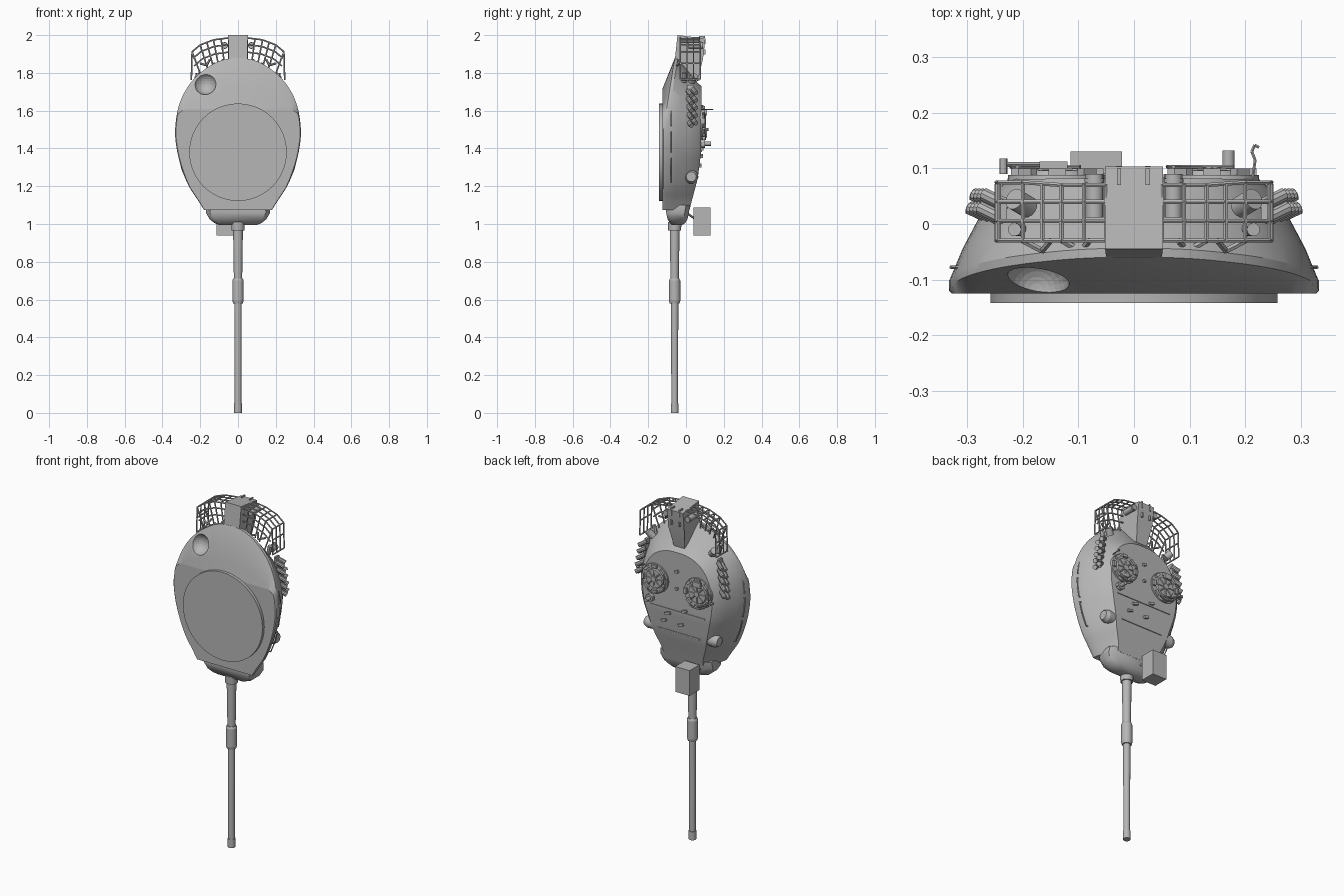
import bpy, bmesh, math
from mathutils import Vector, Matrix

if "Cube" in bpy.data.objects:
    bpy.data.objects.remove(bpy.data.objects["Cube"])

grey = bpy.data.materials.new("armour grey")
grey.diffuse_color = (0.47, 0.47, 0.47, 1)
grey.use_nodes = True
grey.node_tree.nodes["Principled BSDF"].inputs["Base Color"].default_value = grey.diffuse_color


class Part:
    """Collects simple solids into one named object."""
    def __init__(self, name):
        self.name, self.bm = name, bmesh.new()

    def cyl(self, a, b, r, r2=None, n=12):
        a, b = Vector(a), Vector(b)
        m = Matrix.Translation((a + b) / 2) @ (b - a).to_track_quat('Z', 'Y').to_matrix().to_4x4()
        bmesh.ops.create_cone(self.bm, cap_ends=True, segments=n, radius1=r,
                              radius2=r if r2 is None else r2, depth=(b - a).length, matrix=m)
        return self

    def box(self, c, s, rot=0, axis='Y'):
        m = Matrix.Translation(c) @ Matrix.Rotation(rot, 4, axis) @ Matrix.Diagonal((*s, 1))
        bmesh.ops.create_cube(self.bm, size=1, matrix=m)
        return self

    def tube(self, pts, r, n=6):
        for a, b in zip(pts, pts[1:]):
            self.cyl(a, b, r, n=n)
        return self

    def loft(self, loops):
        rings = [[self.bm.verts.new(p) for p in lp] for lp in loops]
        n = len(rings[0])
        for r, s in zip(rings, rings[1:]):
            for k in range(n):
                self.bm.faces.new((r[k], r[(k + 1) % n], s[(k + 1) % n], s[k]))
        self.bm.faces.new(rings[0])
        self.bm.faces.new(rings[-1])
        return self

    def finish(self, angle=30):
        bmesh.ops.remove_doubles(self.bm, verts=self.bm.verts, dist=1e-5)
        bmesh.ops.dissolve_degenerate(self.bm, edges=self.bm.edges, dist=1e-5)
        bmesh.ops.recalc_face_normals(self.bm, faces=self.bm.faces)
        me = bpy.data.meshes.new(self.name)
        self.bm.to_mesh(me)
        self.bm.free()
        me.materials.append(grey)
        ob = bpy.data.objects.new(self.name, me)
        bpy.context.collection.objects.link(ob)
        bpy.ops.object.select_all(action='DESELECT')
        ob.select_set(True)
        bpy.context.view_layer.objects.active = ob
        bpy.ops.object.shade_smooth_by_angle(angle=math.radians(angle))
        return ob


def spline(pts, k=4):
    out, n = [], len(pts)
    ps = [Vector((-pts[1][0], pts[1][1]))] + [Vector(p) for p in pts] + [Vector(pts[-1]) * 2 - Vector(pts[-2])]
    for i in range(1, n):
        a, b, c, d = ps[i - 1:i + 3]
        for j in range(k):
            t = j / k
            out.append(0.5 * (2 * b + (c - a) * t + (2 * a - 5 * b + 4 * c - d) * t * t + (3 * b - a - 3 * c + d) * t ** 3))
    return out + [Vector(pts[-1])]


def lerp_table(z, table):
    for (z0, y0), (z1, y1) in zip(table, table[1:]):
        if z <= z1:
            return y0 + (y1 - y0) * max(0, z - z0) / (z1 - z0)
    return table[-1][1]


# turret shell: half outlines (x, z) of the base and the roof edge
base = spline([(0, 1.878), (.1, 1.862), (.2, 1.80), (.27, 1.72), (.315, 1.62), (.333, 1.5),
               (.325, 1.40), (.30, 1.30), (.26, 1.2), (.215, 1.13), (.18, 1.075)])
roof = spline([(0, 1.745), (.08, 1.738), (.155, 1.705), (.205, 1.65), (.238, 1.57), (.247, 1.48),
               (.235, 1.39), (.21, 1.30), (.18, 1.2), (.15, 1.13), (.135, 1.075)])
roof_y = lambda z: lerp_table(z, [(1.05, .012), (1.12, .03), (1.24, .062), (1.38, .08), (1.8, .082)])
stations = []
for b, t in zip(base, roof):
    x, z = b
    edge = -.12 + max(0, z - 1.5) * .16
    arc = 1.715 - .115 * (x / .3) ** 2
    half = [(x * .985, -.125, min(z, arc)), (x, edge, z), (x, edge + .016, z)]
    top = roof_y(t[1]) - .018
    for f, bulge in ((.35, 1.02), (.7, 1.02), (1, 1)):
        p = b.lerp(t, f)
        half.append((p[0] * bulge, edge + .016 + (top - edge - .016) * f, p[1]))
    zi = 1.45 + (t[1] - 1.45) * (.95 if t[1] > 1.45 else 1)
    half.append((t[0] * .91, roof_y(zi), zi))
    stations.append(half + [(-px, py, pz) for px, py, pz in reversed(half)])
turret = Part("turret_shell").loft(stations).finish()

# round hollow in the rear underside
bm = bmesh.new()
bmesh.ops.create_uvsphere(bm, u_segments=24, v_segments=16, radius=.06,
                          matrix=Matrix.Translation((-.175, -.118, 1.745)))
me = bpy.data.meshes.new("hollow_cutter")
bm.to_mesh(me)
bm.free()
me.materials.append(grey)
cutter = bpy.data.objects.new("hollow_cutter", me)
cutter.hide_render = True
bpy.context.collection.objects.link(cutter)
mod = turret.modifiers.new("hollow", 'BOOLEAN')
mod.object, mod.operation, mod.solver = cutter, 'DIFFERENCE', 'EXACT'
bpy.context.view_layer.objects.active = turret
bpy.ops.object.modifier_apply(modifier=mod.name)
bpy.data.objects.remove(cutter)

# turret ring
Part("turret_ring").cyl((0, -.142, 1.38), (0, -.11, 1.38), .258, n=48).finish()


# gun shield: rounded sections narrowing towards the muzzle
def section(z, w, y0, y1, c=.022):
    q = [(w - c, y0), (w, y0 + c), (w, y1 - c), (w - c * 1.8, y1)]
    return [(x, y, z) for x, y in q] + [(-x, y, z) for x, y in reversed(q)]


Part("gun_shield").loft([section(1.10, .165, -.105, .022), section(1.06, .17, -.105, .015),
                         section(1.025, .15, -.098, .008), section(1.005, .125, -.085, -.005),
                         section(.995, .10, -.075, -.02)]).finish(40)
Part("shield_lip").box((0, -.105, 1.083), (.34, .02, .012)).finish()

# gun barrel with bore evacuator
gun = Part("gun_barrel")
for z0, z1, r0, r1 in ((0, .05, .0205, .0205), (.05, .58, .0175, .0195), (.58, .595, .026, .03),
                       (.595, .70, .03, .03), (.70, .712, .03, .025), (.712, .97, .022, .026), (.965, 1.01, .034, .036)):
    gun.cyl((0, -.06, z0), (0, -.06, z1), r0, r1, 20)
gun.finish()

# searchlight box and bracket
Part("searchlight").box((-.068, .085, 1.014), (.093, .09, .148)).finish()
Part("searchlight_bracket").tube([(-.03, 0, 1.06), (-.05, .045, 1.03)], .006).tube(
    [(-.10, 0, 1.06), (-.09, .045, 1.03)], .006).finish()

# rear stowage unit: side profile (y, z) swept across x
prof = [(-.045, 2.0), (.103, 1.982), (.09, 1.875), (.062, 1.755), (-.06, 1.86)]
width = [.052, .052, .052, .035, .05]
Part("rear_unit").loft([[(s * w, y, z) for (y, z), w in zip(prof, width)] for s in (-1, 1)]).finish()
hinges = Part("rear_unit_hinges")
for x in (-.027, .025):
    for z in (1.91, 1.965):
        hinges.box((x, .098, z), (.01, .012, .025))
    hinges.box((x, .085, 1.99), (.008, .03, .008))
hinges.finish()

# wire basket around the rear
basket = Part("rear_basket")
path = [(.05, 1.985), (.13, 1.975), (.20, 1.948), (.243, 1.912), (.247, 1.765)]
R = .0042
for s in (-1, 1):
    for y in (.07, .04, .005, -.03):
        basket.tube([(s * x, y + (.005 if y > .06 and x > .19 else 0), z) for x, z in path], R)
    posts = path[:4] + [(.09, 1.981), (.165, 1.963), (.246, 1.85), (.247, 1.765)]
    for x, z in posts:
        basket.tube([(s * x, .072, z), (s * x, -.03, z)], R)
    for d in (.035, .075):  # floor arcs
        basket.tube([(s * x * (1 - d * .6), -.03, z - d) for x, z in path[:4]], R)
    for x, z in posts[:6]:  # floor spokes
        basket.tube([(s * x, -.03, z), (s * x * .8, -.03, z - .13)], R)
    for x in (.13, .2):  # gusset brackets
        basket.tube([(s * x, -.03, 1.85), (s * (x - .035), -.048, 1.84), (s * (x - .05), -.03, 1.87)], .006)
basket.finish()

# upright canisters, smoke dischargers, sight ears and side rails, mirrored
for s, side in ((-1, "left"), (1, "right")):
    Part(side + "_canister").cyl((s * .071, .012, 1.945), (s * .071, .09, 1.945), .016, n=16).cyl(
        (s * .071, .075, 1.945), (s * .071, .082, 1.945), .018, n=16).finish()
    smoke = Part(side + "_smoke_dischargers")
    for i in range(5):
        z = 1.545 + i * .04
        x = .262 - .15 * max(0, z - 1.58)
        for y, dz in ((.018, 0), (.042, .012)):
            a = Vector((s * (x - y * .3), y - .008, z + dz))
            d = Vector((s * .72, .35, -.45)).normalized()
            smoke.cyl(a, a + d * .05, .0125, n=10)
    smoke.box((s * .247, .022, 1.63), (.012, .035, .21), rot=-s * .12).finish()
    Part(side + "_sight_ear").cyl((s * .13, .028, 1.25), (s * .215, .028, 1.25), .03, .036, 20).cyl(
        (s * .215, .028, 1.25), (s * .237, .028, 1.25), .036, .026, 20).finish()
    rails = Part(side + "_grab_rails")
    for zs in ((1.66, 1.58, 1.52), (1.49, 1.43, 1.38), (1.35, 1.29, 1.22)):
        pts = []
        for z in zs:
            bx = min(base[12:], key=lambda p: abs(p[1] - z))[0]
            pts.append((s * (bx - .004), -.078, z))
        inner = [(p[0] - s * .03, p[1], p[2]) for p in (pts[0], pts[-1])]
        rails.tube([inner[0], *pts, inner[1]], .0035)
    rails.finish()
    # lifting eyes on the rear flank
    Part(side + "_lifting_eye").cyl((s * .19, .03, 1.755), (s * .215, .045, 1.785), .02, n=14).cyl(
        (s * .205, -.01, 1.75), (s * .215, -.01, 1.80), .012).finish()

# cupolas with hatch, ribs and vision blocks
for name, cx, cz, r in (("commander_cupola", -.138, 1.53, .092), ("loader_cupola", .14, 1.545, .088)):
    c = Part(name)
    c.cyl((cx, .06, cz), (cx, .088, cz), r, r * .96, 32)
    c.cyl((cx, .085, cz), (cx, .096, cz), r * .66, r * .6, 28)
    c.cyl((cx, .09, cz), (cx, .103, cz), .016, n=12)
    for i in range(8):
        a = i * math.tau / 8
        u = Vector((math.cos(a), 0, math.sin(a)))
        o = Vector((cx, 0, cz))
        c.box(o + u * r * .82 + Vector((0, .092, 0)), (.016, .016, .032), -a)
        c.tube([o + u * .014 + Vector((0, .098, 0)), o + u * r * .58 + Vector((0, .096, 0))], .004)
    ring = [(cx + r * .9 * math.cos(k * math.tau / 24), .103, cz + r * .9 * math.sin(k * math.tau / 24)) for k in range(10, 21)]
    c.tube(ring, .004)
    c.finish()

# roof machine gun mount on the left cupola
Part("roof_gun_mount").box((-.145, .106, 1.59), (.05, .012, .03)).cyl(
    (-.235, .09, 1.50), (-.235, .118, 1.50), .007).tube([(-.23, .107, 1.50), (-.15, .107, 1.46)], .005).finish()
# sight head and hook on the right
Part("sight_head").cyl((.17, .07, 1.425), (.17, .10, 1.425), .022, n=16).cyl(
    (.17, .10, 1.425), (.17, .132, 1.425), .011, .011, 14).box((.17, .088, 1.425), (.045, .02, .02)).finish()
Part("roof_hook").tube([(.213, .08, 1.607), (.218, .115, 1.607), (.212, .13, 1.607), (.217, .142, 1.607),
                        (.225, .138, 1.607)], .003).finish()

# small roof fittings: periscopes, lugs and weld strips
fit = Part("roof_fittings")
for x, z, w in ((-.05, 1.40, .03), (.06, 1.36, .035), (0, 1.62, .02), (.0, 1.52, .016), (-.02, 1.31, .03), (.09, 1.31, .03)):
    fit.box((x, roof_y(z) + .004, z), (w, .016, .014), .3)
fit.box((0, roof_y(1.385) + .001, 1.385), (.36, .006, .006))
fit.box((0, roof_y(1.25) + .001, 1.25), (.27, .006, .008))
fit.finish()
